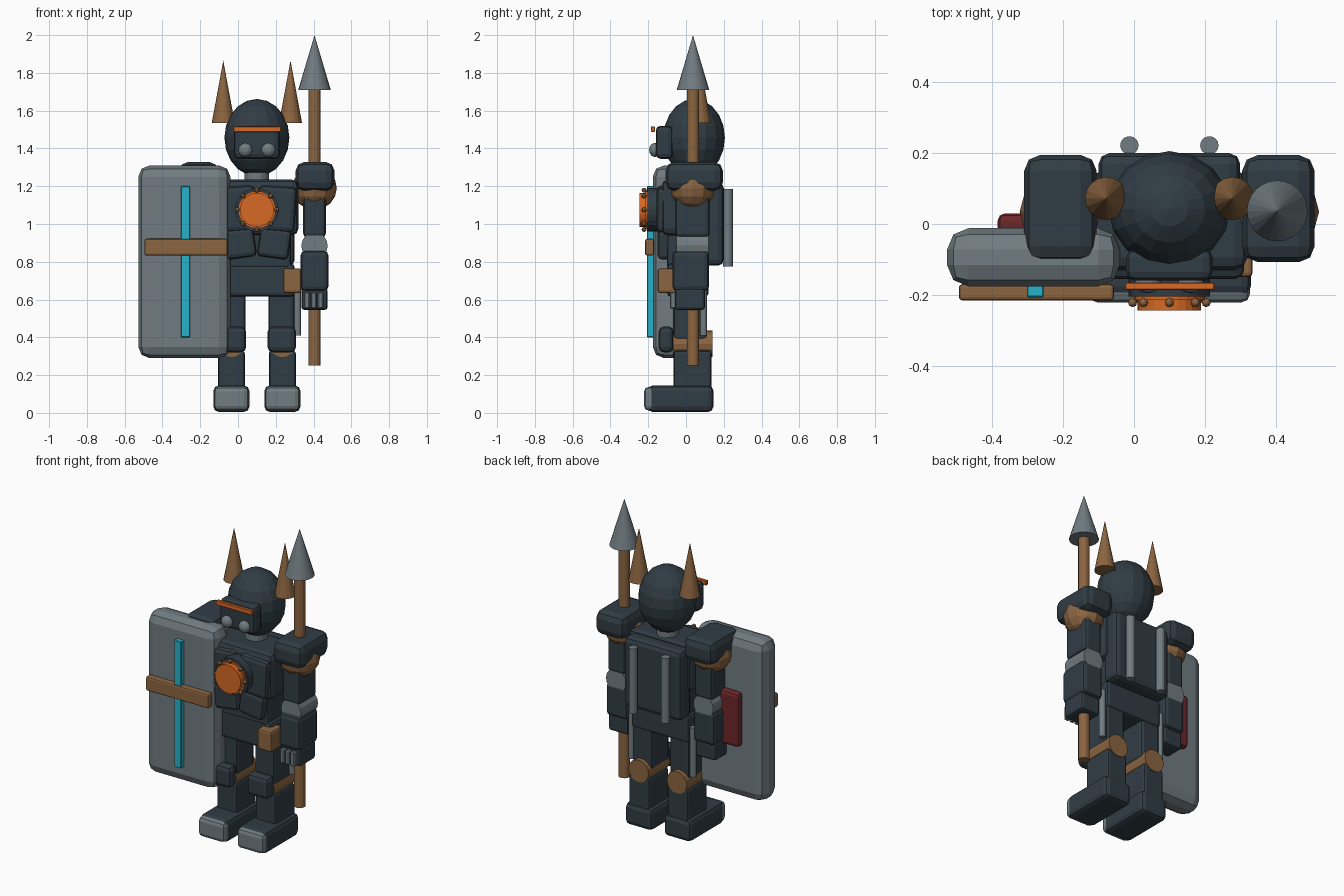
import bpy, bmesh, math
from mathutils import Vector, Matrix

old = bpy.data.objects.get("Cube")
if old:
    bpy.data.objects.remove(old, do_unlink=True)

MID = 0.1  # centre line of the body


def material(name, rgb):
    m = bpy.data.materials.new(name)
    m.use_nodes = True
    m.diffuse_color = (*rgb, 1)
    m.node_tree.nodes["Principled BSDF"].inputs["Base Color"].default_value = (*rgb, 1)
    return m


DARK = material("dark slate", (0.03, 0.046, 0.058))
STEEL = material("steel grey", (0.165, 0.2, 0.22))
BRONZE = material("bronze", (0.26, 0.13, 0.052))
ORANGE = material("orange", (0.68, 0.14, 0.018))
CYAN = material("cyan", (0.02, 0.45, 0.6))
RED = material("dark red", (0.15, 0.02, 0.022))


def finish(name, bm, mat, loc, tilt=0):
    bm.transform(Matrix.Rotation(math.radians(tilt), 4, 'Y'))
    mesh = bpy.data.meshes.new(name)
    bm.to_mesh(mesh)
    bm.free()
    mesh.materials.append(mat)
    ob = bpy.data.objects.new(name, mesh)
    ob.location = loc
    bpy.context.collection.objects.link(ob)
    return ob


def box(name, mat, x, y, z, bevel=0.02, tilt=0, seg=2):
    """Bevelled box from three (min, max) ranges."""
    lo, hi = Vector((x[0], y[0], z[0])), Vector((x[1], y[1], z[1]))
    bm = bmesh.new()
    bmesh.ops.create_cube(bm, size=1)
    bmesh.ops.scale(bm, vec=hi - lo, verts=bm.verts)
    if bevel:
        bmesh.ops.bevel(bm, geom=bm.edges[:], offset=bevel, segments=seg,
                        profile=0.5, affect='EDGES')
    return finish(name, bm, mat, (lo + hi) / 2, tilt)


def rod(name, mat, loc, r, length, axis='Z', top=None, sides=16):
    """Cylinder or cone centred on loc."""
    bm = bmesh.new()
    bmesh.ops.create_cone(bm, cap_ends=True, segments=sides, radius1=r,
                          radius2=r if top is None else top, depth=length)
    if axis == 'Y':
        bm.transform(Matrix.Rotation(math.radians(90), 4, 'X'))
    return finish(name, bm, mat, loc)


def ball(name, mat, loc, radii, u=16, v=10):
    bm = bmesh.new()
    bmesh.ops.create_uvsphere(bm, u_segments=u, v_segments=v, radius=1)
    bmesh.ops.scale(bm, vec=radii, verts=bm.verts)
    return finish(name, bm, mat, loc)


# Torso
box("pelvis", DARK, (-0.1, 0.3), (-0.1, 0.12), (0.615, 0.79))
box("abdomen", DARK, (-0.08, 0.28), (-0.1, 0.11), (0.76, 1.0))
box("chest", DARK, (-0.12, 0.32), (-0.13, 0.13), (0.94, 1.235), 0.035)
box("backpack", DARK, (-0.1, 0.3), (0.08, 0.2), (0.78, 1.22), 0.03)
rod("neck", STEEL, (MID, 0.04, 1.26), 0.065, 0.12)
box("belt_pouch", BRONZE, (0.24, 0.335), (-0.15, -0.035), (0.635, 0.765), 0.012)

# Chest lamp with a ring of bolts
LAMP_Z = 1.075
rod("lamp_base", DARK, (MID, -0.17, LAMP_Z), 0.115, 0.07, 'Y', sides=24)
rod("lamp_rim", ORANGE, (MID, -0.207, LAMP_Z), 0.1, 0.015, 'Y', sides=24)
rod("lamp", ORANGE, (MID, -0.222, LAMP_Z), 0.09, 0.046, 'Y', sides=24)
for i in range(8):
    a = i * math.tau / 8
    ball(f"lamp_bolt_{i + 1}", BRONZE,
         (MID + 0.104 * math.cos(a), -0.222, LAMP_Z + 0.104 * math.sin(a)),
         (0.013, 0.013, 0.013), 8, 6)

# Head
ball("helmet", DARK, (MID, 0.043, 1.457), (0.172, 0.163, 0.205))
box("face_mask", DARK, (-0.022, 0.222), (-0.16, -0.07), (1.345, 1.52), 0.025)
box("brow_strip", ORANGE, (-0.025, 0.228), (-0.186, -0.165), (1.488, 1.517), 0.003, seg=1)

# Mirrored parts: s is the side, c(d) places a point d from the centre line
for side, s in (("left", 1), ("right", -1)):
    def c(d):
        return MID + s * d

    def span(d, w):
        return (c(d) - w / 2, c(d) + w / 2)

    # Head and torso details
    ball(f"{side}_eye", STEEL, (c(0.061), -0.165, 1.392), (0.037, 0.03, 0.037))
    rod(f"{side}_horn", BRONZE, (c(0.178), 0.072, 1.7), 0.061, 0.33, top=0)
    box(f"{side}_chest_plate", DARK, span(0.105, 0.2), (-0.155, -0.09), (0.96, 1.2), 0.025, 4 * s)
    box(f"{side}_belly_plate", DARK, span(0.092, 0.165), (-0.15, -0.085), (0.82, 0.975), 0.022, 8 * s)
    rod(f"{side}_back_tube", STEEL, (c(0.113), 0.222, 0.98), 0.026, 0.41)
    rod(f"{side}_hip_rod", STEEL, (c(0.215), 0.093, 0.565), 0.019, 0.31)

    # Arm
    box(f"{side}_pauldron", DARK, span(0.308, 0.205), (-0.108, 0.195), (1.175, 1.328), 0.045)
    ball(f"{side}_shoulder", BRONZE, (c(0.305), 0.035, 1.19), (0.118, 0.118, 0.115), 12, 8)
    box(f"{side}_upper_arm", DARK, span(0.305, 0.12), (-0.055, 0.125), (0.93, 1.2))
    rod(f"{side}_elbow", STEEL, (c(0.305), 0.035, 0.885), 0.07, 0.17, 'Y')
    box(f"{side}_forearm", DARK, span(0.305, 0.148), (-0.072, 0.122), (0.645, 0.858), 0.025)
    box(f"{side}_hand", DARK, span(0.305, 0.138), (-0.058, 0.1), (0.545, 0.66), 0.015)
    for i in range(3):
        box(f"{side}_finger_{i + 1}", STEEL, span(0.265 + 0.036 * i, 0.03),
            (-0.085, -0.04), (0.552, 0.64), 0.006, seg=1)

    # Leg
    box(f"{side}_thigh", DARK, span(0.13, 0.138), (-0.068, 0.112), (0.38, 0.66))
    rod(f"{side}_knee", BRONZE, (c(0.134), 0.035, 0.365), 0.07, 0.21, 'Y')
    box(f"{side}_knee_pad", DARK, span(0.132, 0.15), (-0.145, -0.065), (0.32, 0.458), 0.028)
    box(f"{side}_shin", DARK, span(0.135, 0.142), (-0.065, 0.135), (0.1, 0.33), 0.015)
    box(f"{side}_foot", DARK, span(0.135, 0.19), (-0.205, 0.145), (0.005, 0.145), 0.028)
    box(f"{side}_toe_cap", STEEL, span(0.135, 0.186), (-0.222, -0.15), (0.012, 0.138), 0.025)

# Spear in the left hand
rod("spear_shaft", BRONZE, (0.405, 0.037, 0.98), 0.033, 1.46)
rod("spear_head", STEEL, (0.405, 0.037, 1.855), 0.086, 0.29, top=0, sides=24)

# Shield on the right arm
box("shield", STEEL, (-0.528, -0.04), (-0.176, -0.012), (0.29, 1.31), 0.06)
box("shield_stripe", CYAN, (-0.303, -0.254), (-0.207, -0.17), (0.4, 1.2), 0.004, seg=1)
box("shield_bar", BRONZE, (-0.495, -0.056), (-0.216, -0.17), (0.833, 0.922), 0.01)
box("shield_grip", RED, (-0.385, -0.185), (-0.03, 0.03), (0.63, 0.97), 0.02)
